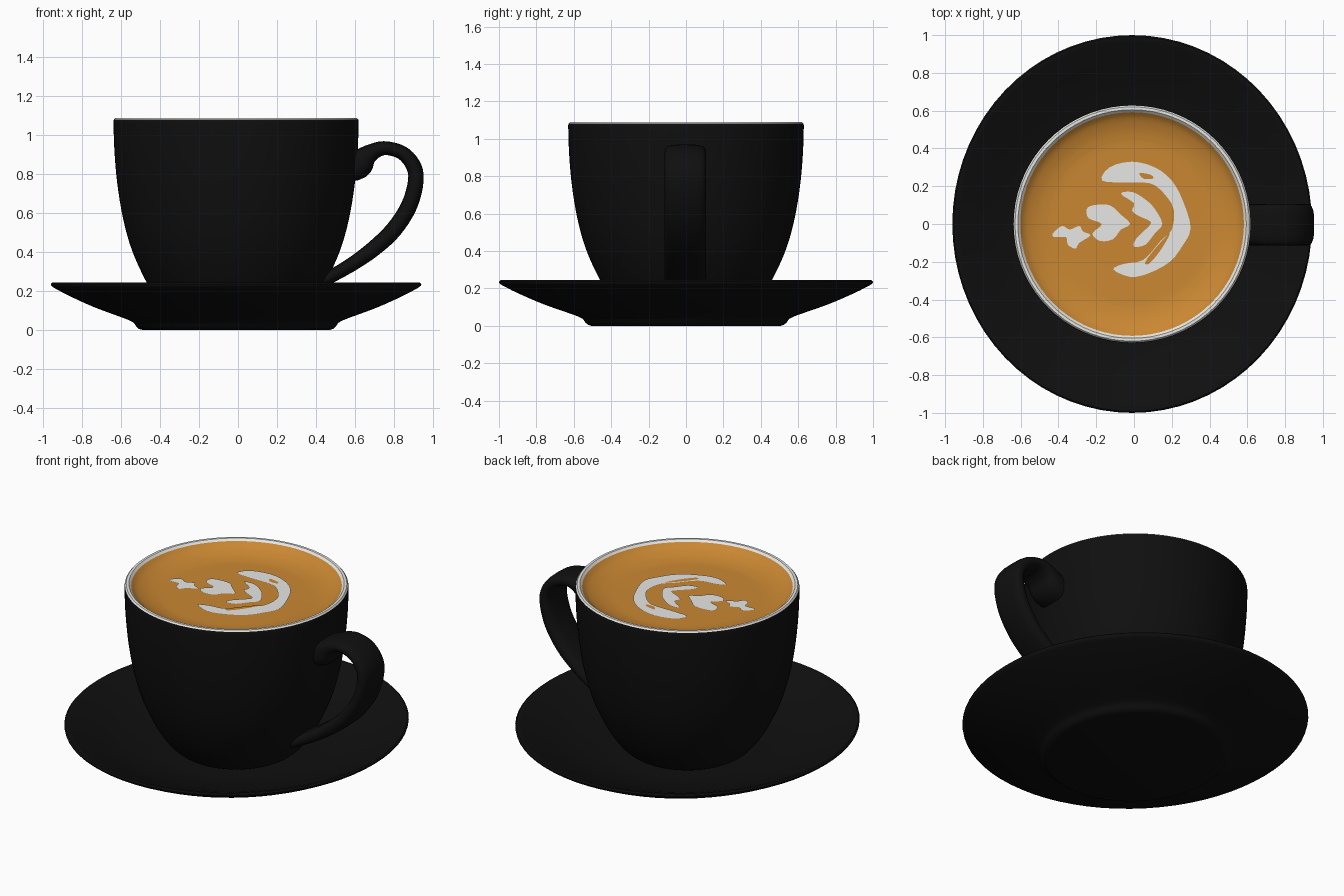
import bpy, bmesh, math
from mathutils import Vector

if "Cube" in bpy.data.objects:
    bpy.data.objects.remove(bpy.data.objects["Cube"])

CX = -0.01  # shared axis of cup and saucer


def material(name, rgb):
    m = bpy.data.materials.new(name)
    m.diffuse_color = (*rgb, 1)
    return m


black = material("black_glaze", (0.0048, 0.0048, 0.0048))
white = material("white_glaze", (0.80, 0.80, 0.77))
orange = material("coffee_orange", (0.59, 0.245, 0.032))
foam = material("milk_foam", (0.58, 0.58, 0.56))
foam.diffuse_color = (0.8, 0.8, 0.78, 1)


def finish(name, bm, mats, angle=40):
    bmesh.ops.recalc_face_normals(bm, faces=bm.faces)
    me = bpy.data.meshes.new(name)
    bm.to_mesh(me)
    bm.free()
    for m in mats:
        me.materials.append(m)
    for p in me.polygons:
        p.use_smooth = True
    me.set_sharp_from_angle(angle=math.radians(angle))
    ob = bpy.data.objects.new(name, me)
    bpy.context.collection.objects.link(ob)
    return ob


def spline(pts, steps, closed=False):
    """Smooth curve through points of any dimension."""
    n = len(pts)
    pick = (lambda i: pts[i % n]) if closed else (lambda i: pts[max(0, min(n - 1, i))])
    out = []
    for i in range(n if closed else n - 1):
        a, b, c, d = (pick(i + k) for k in (-1, 0, 1, 2))
        for s in range(steps):
            t = s / steps
            out.append(tuple(0.5 * (2 * q + (r - p) * t + (2 * p - 5 * q + 4 * r - u) * t * t
                                    + (3 * q - p - 3 * r + u) * t ** 3)
                             for p, q, r, u in zip(a, b, c, d)))
    if not closed:
        out.append(tuple(pts[-1]))
    return out


def lathe(name, profile, mats, sx=1.0, seg=72, rule=None):
    """Turn an (r, z) profile about the vertical axis; zero radius makes a pole."""
    bm = bmesh.new()
    rings = []
    for r, z in profile:
        if r < 1e-5:
            rings.append([bm.verts.new((CX, 0, z))] * seg)
        else:
            rings.append([bm.verts.new((CX + sx * r * math.cos(2 * math.pi * k / seg),
                                        r * math.sin(2 * math.pi * k / seg), z)) for k in range(seg)])
    for i in range(len(rings) - 1):
        for k in range(seg):
            j = (k + 1) % seg
            quad = [rings[i][k], rings[i][j], rings[i + 1][j], rings[i + 1][k]]
            f = bm.faces.new(list(dict.fromkeys(quad)))
            if rule:
                f.material_index = rule(i)
    return finish(name, bm, mats)


# Saucer, slightly narrower along x
under = spline([(0.55, 0.035), (0.59, 0.055), (0.76, 0.115), (0.90, 0.175), (0.985, 0.218)], 4)
upper = spline([(0.975, 0.243), (0.88, 0.205), (0.70, 0.135), (0.50, 0.088), (0.36, 0.08)], 4)
lathe("saucer", [(0, 0), (0.505, 0), (0.525, 0.006), (0.54, 0.02)] + under
      + [(0.998, 0.228), (1.0, 0.237), (0.992, 0.244)] + upper + [(0, 0.08)], [black], sx=0.952)

# Cup: dark outside, white rim and inside
outside = spline([(0.29, 0.075), (0.345, 0.10), (0.40, 0.155), (0.465, 0.255), (0.535, 0.41),
                  (0.58, 0.57), (0.61, 0.75), (0.625, 0.92), (0.63, 1.07)], 4)
inside = spline([(0.59, 1.075), (0.58, 0.90), (0.53, 0.55), (0.38, 0.2), (0.25, 0.13)], 4)
dark = len(outside) + 1
lathe("cup", [(0, 0.075)] + outside + [(0.628, 1.082), (0.62, 1.09), (0.605, 1.09)] + inside + [(0, 0.12)],
      [black, white], rule=lambda i: 0 if i < dark else 1)

# Coffee surface, flat in the middle and rising to the wall
LEVEL = 1.02
lathe("coffee", [(0, LEVEL), (0.2, LEVEL), (0.40, LEVEL)]
      + spline([(0.44, LEVEL + 0.001), (0.50, LEVEL + 0.012), (0.56, LEVEL + 0.034), (0.592, LEVEL + 0.058)], 4),
      [orange])

# Handle: flat oval strap swept along (x, z, half thickness)
path = spline([(0.55, 0.845, 0.085), (0.62, 0.855, 0.078), (0.675, 0.905, 0.048), (0.75, 0.934, 0.036),
               (0.84, 0.912, 0.036), (0.898, 0.85, 0.039), (0.914, 0.77, 0.040), (0.88, 0.64, 0.042),
               (0.80, 0.515, 0.043), (0.70, 0.420, 0.041), (0.60, 0.347, 0.037), (0.50, 0.287, 0.034),
               (0.43, 0.25, 0.032)], 4)
bm = bmesh.new()
rings = []
SIDES = 20
for i, (x, z, h) in enumerate(path):
    a, b = path[max(i - 1, 0)], path[min(i + 1, len(path) - 1)]
    t = Vector((b[0] - a[0], b[1] - a[1])).normalized()
    ring = []
    for k in range(SIDES):
        c, s = math.cos(2 * math.pi * k / SIDES), math.sin(2 * math.pi * k / SIDES)
        w = 0.11 * math.copysign(abs(c) ** 0.6, c)
        d = h * math.copysign(abs(s) ** 0.8, s)
        ring.append(bm.verts.new((x - t.y * d, w - 0.004, z + t.x * d)))
    rings.append(ring)
for r0, r1 in zip(rings, rings[1:]):
    for k in range(SIDES):
        j = (k + 1) % SIDES
        bm.faces.new((r0[k], r0[j], r1[j], r1[k]))
bm.faces.new(rings[0])
bm.faces.new(rings[-1])
finish("handle", bm, [black], 60)


# Milk foam pattern: thin plates, outlines in hundredths
def plate(name, pts, mat, z, steps=3):
    bm = bmesh.new()
    f = bm.faces.new([bm.verts.new((x / 100, y / 100, z)) for x, y in spline(pts, steps, True)])
    f.normal_update()
    if f.normal.z < 0:
        f.normal_flip()
    bmesh.ops.triangulate(bm, faces=[f])
    me = bpy.data.meshes.new(name)
    bm.to_mesh(me)
    bm.free()
    me.materials.append(mat)
    bpy.context.collection.objects.link(bpy.data.objects.new(name, me))


plate("foam_crescent", [(-17, 23), (-13, 30), (-1, 33), (11, 30), (20, 23), (26, 12), (30, -2), (26, -11),
                        (19, -20), (8, -26), (-2, -28), (-11, -24), (-5, -21), (5, -19), (14, -9),
                        (20, -3), (21, 8), (16, 16), (10, 21), (3, 22), (-5, 22)], foam, LEVEL + 0.005)
plate("foam_heart", [(-7, 16), (-1, 17), (6, 13), (11, 8), (15, 0), (11, -5), (6, -11), (0, -12),
                     (1, -8), (6, -3), (9, 1), (3, 4), (-1, 7), (0, 11)], foam, LEVEL + 0.005)
plate("foam_leaf", [(-25, 8), (-21, 10), (-13, 10), (-7, 5), (-2, 0), (-7, -3), (-11, -8), (-18, -9),
                    (-22, -5), (-17, 0), (-24, 3)], foam, LEVEL + 0.005)
plate("foam_tail", [(-43, -5), (-38, -1), (-34, -3), (-29, -1), (-27, -4), (-23, -6), (-29, -10),
                    (-31, -13), (-35, -11), (-36, -7), (-42, -7)], foam, LEVEL + 0.005)
plate("lower_slit", [(19, -5), (12, -12), (6, -20), (8, -21), (14, -14)], orange, LEVEL + 0.008)
plate("upper_slit", [(3, 27), (9, 26), (10, 24), (5, 24)], orange, LEVEL + 0.008)

for m in bpy.data.materials:
    if m.users and not m.is_grease_pencil:
        m.use_nodes = True
        m.node_tree.nodes["Principled BSDF"].inputs["Base Color"].default_value = m.diffuse_color
